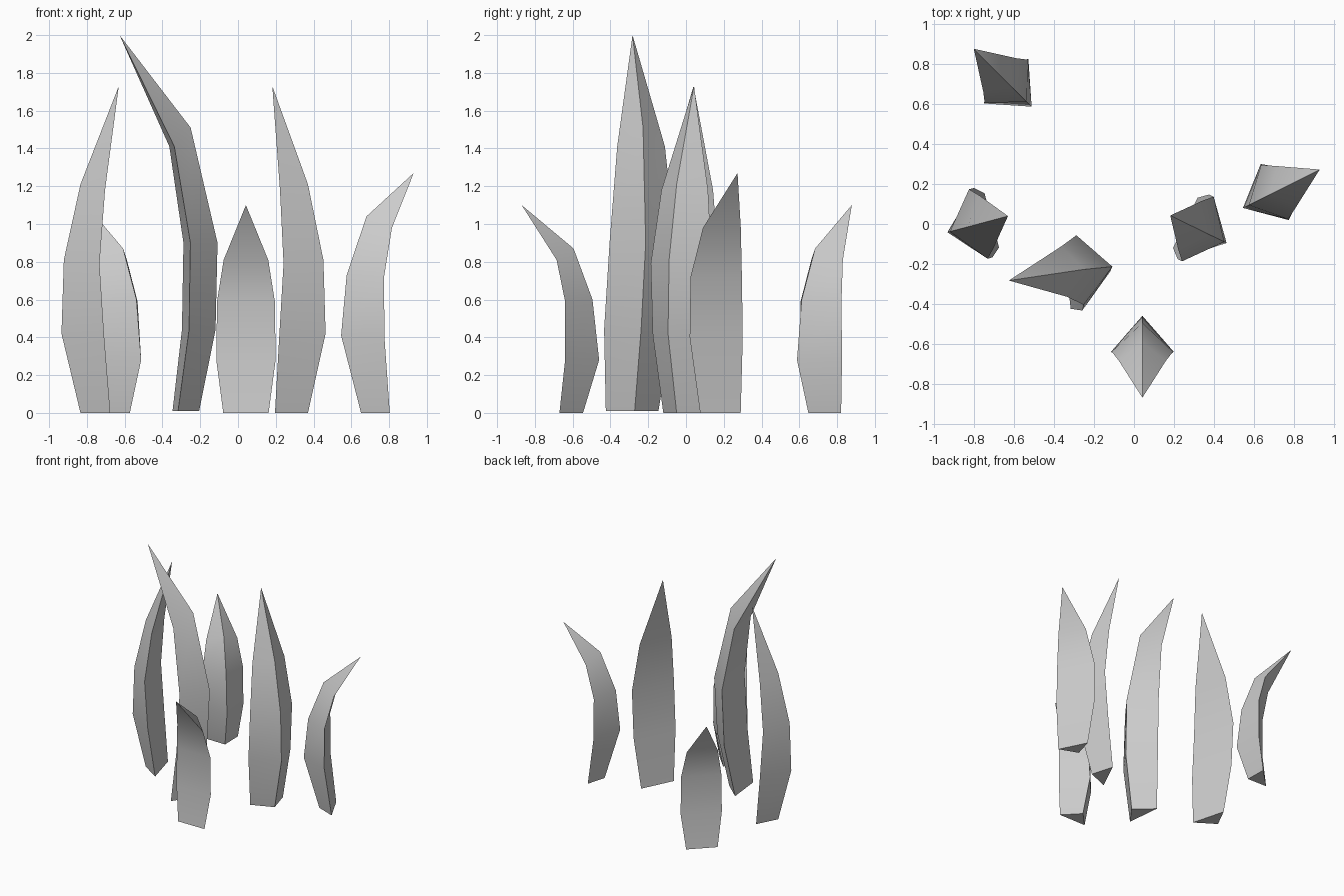
import bpy, bmesh
from mathutils import Matrix
from math import radians

if "Cube" in bpy.data.objects:
    bpy.data.objects.remove(bpy.data.objects["Cube"])

# Blade profiles: rings of (front z, front offset, half width, ridge z, ridge offset),
# then the tip (z, offset). Offsets run in the direction the blade curls.
SHORT = ([(0, .03, .12, 0, -.095), (.28, 0, .157, .28, -.18),
          (.59, 0, .153, .60, -.145), (.81, .045, .118, .87, -.045)], (1.10, .23))
STOUT = ([(0, .05, .12, 0, -.06), (.40, 0, .157, .41, -.178),
          (.72, 0, .152, .73, -.145), (.98, .067, .112, 1.04, -.028)], (1.27, .252))
LONG = ([(0, .07, .14, 0, -.056), (.41, .025, .18, .42, -.16),
         (.79, 0, .18, .81, -.147), (1.18, .042, .137, 1.21, -.056)], (1.73, .154))
TALL = ([(.01, .072, .14, .01, -.055), (.44, .015, .18, .44, -.145),
         (.90, .005, .175, .90, -.158), (1.41, .085, .127, 1.51, -.015)], (2.0, .365))


def blade(name, profile, x, y, heading, sway=(0, 0, 0, 0, 0)):
    """Three-sided tapering blade: flat inner face, ridged back, pointed tip."""
    rings, (tip_z, tip_u) = profile
    bm = bmesh.new()
    loops = []
    for (zf, uf, w, zr, ur), s in zip(rings, sway):
        loops.append([bm.verts.new(p) for p in
                      ((uf, s - w, zf), (uf, s + w, zf), (ur, s, zr))])
    tip = bm.verts.new((tip_u, sway[-1], tip_z))
    bm.faces.new(loops[0][::-1])
    for i in range(3):
        j = (i + 1) % 3
        for a, b in zip(loops, loops[1:]):
            bm.faces.new((a[i], a[j], b[j], b[i]))
        bm.faces.new((loops[-1][i], loops[-1][j], tip))
    bmesh.ops.recalc_face_normals(bm, faces=bm.faces)
    bm.transform(Matrix.Translation((x, y, 0)) @ Matrix.Rotation(radians(heading), 4, 'Z'))
    mesh = bpy.data.meshes.new(name)
    bm.to_mesh(mesh)
    bm.free()
    ob = bpy.data.objects.new(name, mesh)
    bpy.context.collection.objects.link(ob)
    bpy.ops.object.select_all(action='DESELECT')
    ob.select_set(True)
    bpy.context.view_layer.objects.active = ob
    bpy.ops.object.shade_smooth_by_angle(angle=radians(35))


# Six blades, each curling outward or inward along its own heading
blade("grass_blade_back_left", SHORT, -.64, .715, 135)
blade("grass_blade_front", SHORT, .042, -.64, 270)
blade("grass_blade_left", LONG, -.78, 0, 15)
blade("grass_blade_centre_right", LONG, .32, -.025, 154)
blade("grass_blade_right", STOUT, .705, .16, 26.6)
blade("grass_blade_tallest", TALL, -.265, -.235, 186, (.043, .018, -.005, -.006, .01))
